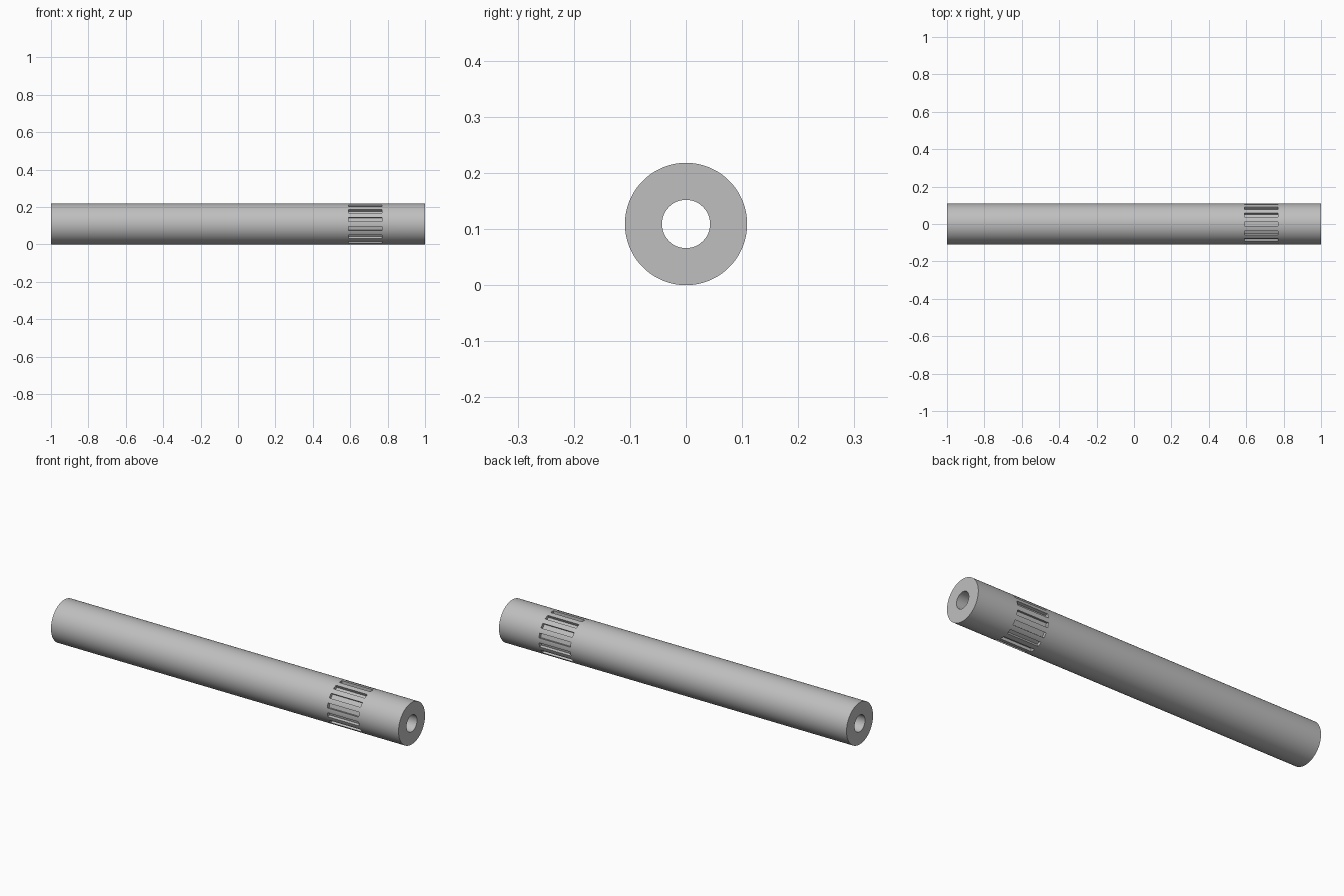
import bpy, bmesh
from math import pi, radians
from mathutils import Matrix, Vector

RADIUS, BORE, LENGTH = 0.109, 0.043, 2.0
SLOTS, SLOT_WIDTH, SLOT_FLOOR = 14, 0.024, 0.093
SLOT_START, SLOT_END = 0.59, 0.77
AXIS = Matrix.Translation((0, 0, RADIUS)) @ Matrix.Rotation(pi / 2, 4, 'Y')

cube = bpy.data.objects.get("Cube")
if cube:
    bpy.data.objects.remove(cube)

grey = bpy.data.materials.new("light grey")
grey.use_nodes = True
colour = (0.52, 0.52, 0.52, 1)
grey.diffuse_color = colour
grey.node_tree.nodes["Principled BSDF"].inputs["Base Color"].default_value = colour


def add_object(name, bm):
    mesh = bpy.data.meshes.new(name)
    bm.to_mesh(mesh)
    bm.free()
    mesh.materials.append(grey)
    obj = bpy.data.objects.new(name, mesh)
    bpy.context.collection.objects.link(obj)
    return obj


def cylinder(name, radius, length, sides):
    bm = bmesh.new()
    bmesh.ops.create_cone(bm, cap_ends=True, segments=sides, radius1=radius,
                          radius2=radius, depth=length, matrix=AXIS)
    return add_object(name, bm)


# Solid rod, and the cutter for the bore through its whole length
tube = cylinder("slotted_tube", RADIUS, LENGTH, 128)
bore = cylinder("bore_cutter", BORE, LENGTH + 0.2, 64)

# Ring of boxes that cut the shallow lengthwise slots
bm = bmesh.new()
depth = 0.06
size = Matrix.Diagonal((SLOT_END - SLOT_START, SLOT_WIDTH, depth, 1))
place = Matrix.Translation(((SLOT_START + SLOT_END) / 2, 0, SLOT_FLOOR + depth / 2))
for i in range(SLOTS):
    turn = Matrix.Rotation(2 * pi * i / SLOTS, 4, 'X')
    bmesh.ops.create_cube(bm, size=1, matrix=Matrix.Translation((0, 0, RADIUS)) @ turn @ place @ size)
slots = add_object("slot_cutter", bm)

for cutter in (bore, slots):
    cutter.hide_render = True
    cutter.hide_set(True)
    cut = tube.modifiers.new(cutter.name, 'BOOLEAN')
    cut.operation = 'DIFFERENCE'
    cut.solver = 'EXACT'
    cut.object = cutter

# Bake the cuts, then smooth the round walls and keep the edges sharp
bpy.context.view_layer.objects.active = tube
tube.select_set(True)
for cut in list(tube.modifiers):
    bpy.ops.object.modifier_apply(modifier=cut.name)
for cutter in (bore, slots):
    bpy.data.objects.remove(cutter)
bpy.ops.object.shade_smooth_by_angle(angle=radians(30))
